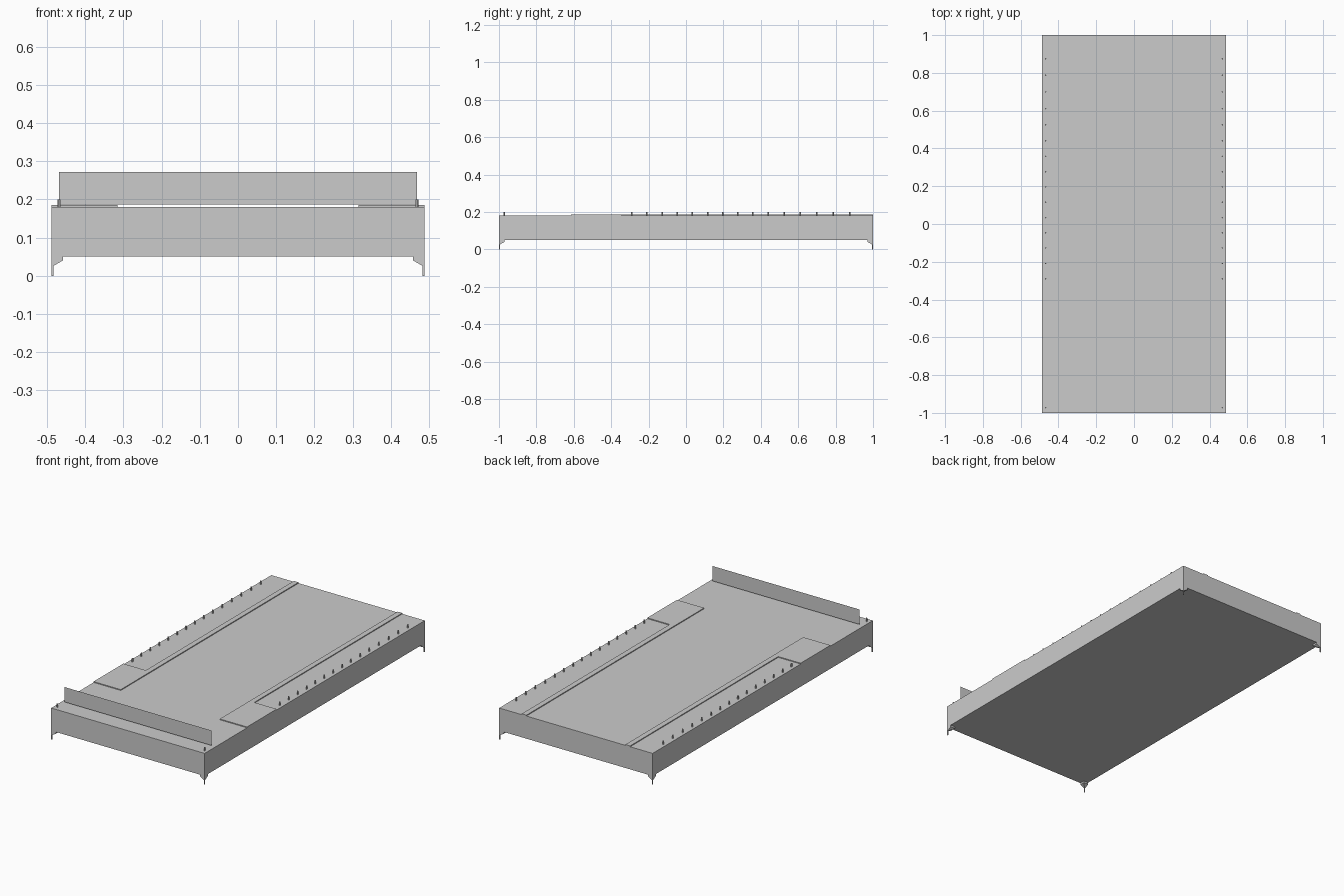
import bpy, bmesh

if "Cube" in bpy.data.objects:
    bpy.data.objects.remove(bpy.data.objects["Cube"])

W, L = 0.488, 1.0          # half width, half length
Z0, Z1, Z2 = 0.05, 0.18, 0.185   # body bottom, body top, raised trim top


def finish(name, bm):
    bmesh.ops.recalc_face_normals(bm, faces=bm.faces)
    me = bpy.data.meshes.new(name)
    bm.to_mesh(me)
    bm.free()
    ob = bpy.data.objects.new(name, me)
    bpy.context.collection.objects.link(ob)
    return ob


def mirror(ob, x=True, y=False):
    m = ob.modifiers.new("mirror", 'MIRROR')
    m.use_axis = (x, y, False)
    m.use_mirror_merge = False


def prism(name, outline, z0, z1):
    bm = bmesh.new()
    face = bm.faces.new([bm.verts.new((x, y, z0)) for x, y in outline])
    top = bmesh.ops.extrude_face_region(bm, geom=[face], use_keep_orig=True)
    verts = [g for g in top["geom"] if isinstance(g, bmesh.types.BMVert)]
    bmesh.ops.translate(bm, verts=verts, vec=(0, 0, z1 - z0))
    return finish(name, bm)


def rect(x0, x1, y0, y1):
    return [(x0, y0), (x1, y0), (x1, y1), (x0, y1)]


# Main flat body
prism("body", rect(-W, W, -L, L), Z0, Z1)

# Raised L-shaped trim on each side of the top
trim = prism("raised_trim", [(0.315, -0.615), (W, -0.615), (W, -0.345),
                             (0.345, -0.345), (0.345, L), (0.315, L)], Z1, Z2)
mirror(trim)

# Thin upright panel near the front
bm = bmesh.new()
bm.faces.new([bm.verts.new((x, -0.91, z)) for x, z in
              [(-0.468, 0.186), (0.468, 0.186), (0.468, 0.272), (-0.468, 0.272)]])
finish("upright_panel", bm)

# Tapered corner brackets
bm = bmesh.new()
for size, z in ((0.03, Z0), (0.03, 0.04), (0.005, 0.026)):
    for x, y in rect(W - size, W, L - size, L):
        bm.verts.new((x, y, z))
bmesh.ops.convex_hull(bm, input=bm.verts)
mirror(finish("corner_bracket", bm), y=True)

# Slim legs
mirror(prism("leg", rect(W - 0.005, W, L - 0.005, L), 0, 0.03), y=True)

# Rows of small pegs along both long edges
rows = [-0.972, -0.29, -0.209, -0.127, -0.046, 0.034, 0.115, 0.196, 0.277,
        0.358, 0.441, 0.525, 0.611, 0.699, 0.787, 0.875]
bm = bmesh.new()
for y in rows:
    geo = bmesh.ops.create_cone(bm, cap_ends=True, segments=8, radius1=0.004,
                                radius2=0.004, depth=0.02)
    bmesh.ops.translate(bm, verts=geo["verts"], vec=(0.468, y, Z1 + 0.01))
mirror(finish("edge_pegs", bm))
